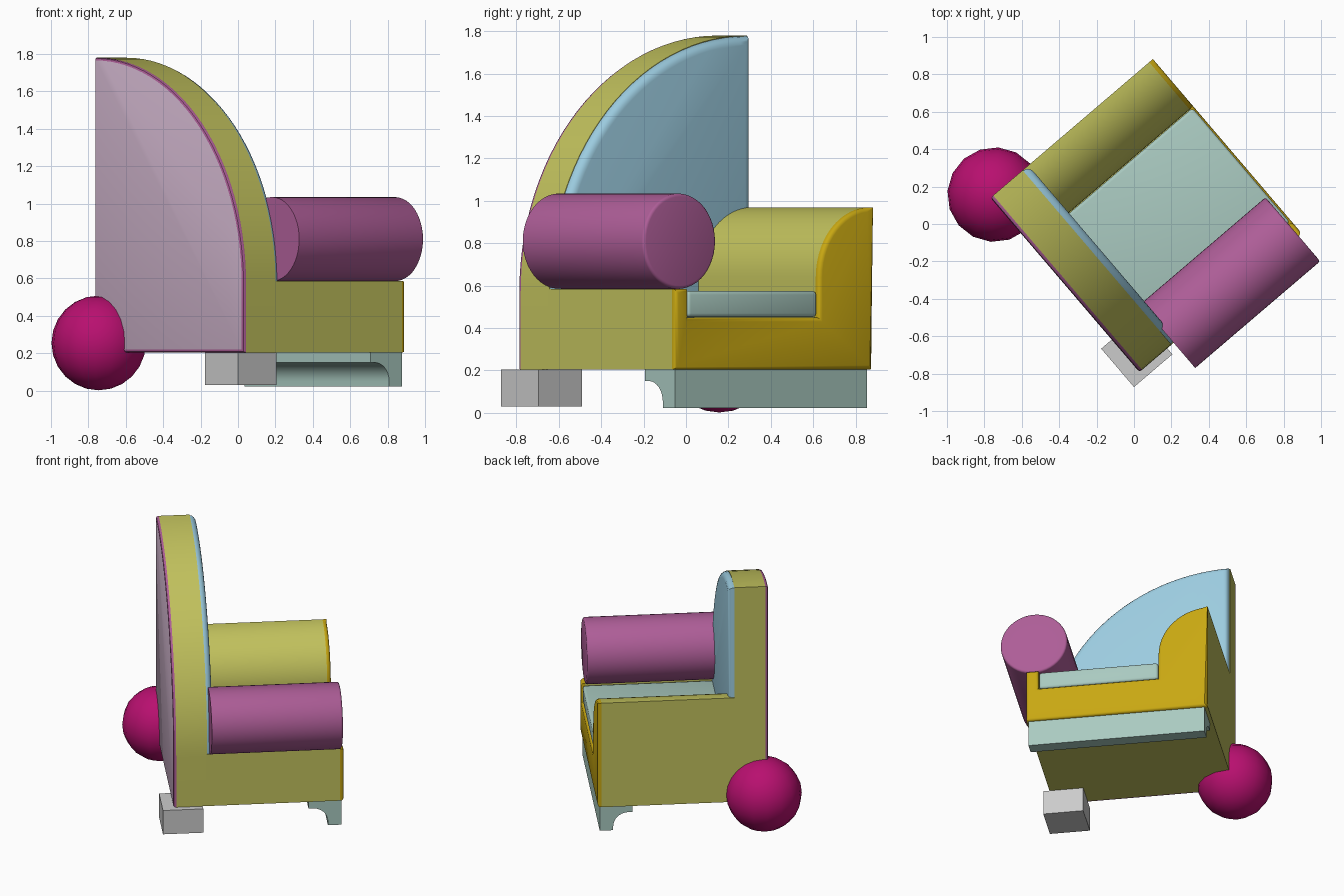
import bpy, bmesh
from math import radians, sin, cos, pi
from mathutils import Matrix, Vector

if "Cube" in bpy.data.objects:
    bpy.data.objects.remove(bpy.data.objects["Cube"])

# The whole chair is turned about z; parts are built in a local frame (+x = seat front)
TURN = Matrix.Translation((0.065, 0.045, 0)) @ Matrix.Rotation(radians(40.5), 4, 'Z')
HW = 0.613            # half width
X0, X1 = -0.571, 0.571  # back and front planes


def material(name, rgb):
    m = bpy.data.materials.new(name)
    m.diffuse_color = (*rgb, 1)
    m.use_nodes = True
    m.node_tree.nodes["Principled BSDF"].inputs["Base Color"].default_value = m.diffuse_color
    return m


YELLOW = material("yellow", (0.54, 0.54, 0.11))
GOLD = material("gold", (0.58, 0.39, 0.006))
TEAL = material("pale_teal", (0.40, 0.59, 0.53))
MAUVE = material("mauve", (0.42, 0.11, 0.31))
LILAC = material("lilac", (0.60, 0.44, 0.58))
BLUE = material("sky_blue", (0.33, 0.60, 0.74))
MAGENTA = material("magenta", (0.48, 0.005, 0.16))


def finish(bm, name, mat, smooth=True):
    bmesh.ops.recalc_face_normals(bm, faces=bm.faces[:])
    me = bpy.data.meshes.new(name)
    bm.to_mesh(me)
    bm.free()
    me.transform(TURN)
    ob = bpy.data.objects.new(name, me)
    bpy.context.collection.objects.link(ob)
    if mat:
        me.materials.append(mat)
    if smooth:
        bpy.ops.object.select_all(action='DESELECT')
        ob.select_set(True)
        bpy.context.view_layer.objects.active = ob
        bpy.ops.object.shade_smooth_by_angle(angle=radians(35))
    return ob


def extrude(name, profile, axis, a, b, mat, bevel=0.0, segs=4):
    """Sweep a (side, z) profile from a to b along a local axis; round the rim at b."""
    bm = bmesh.new()
    put = (lambda s, z, t: (t, s, z)) if axis == 'X' else (lambda s, z, t: (s, t, z))
    face = bm.faces.new([bm.verts.new(put(s, z, a)) for s, z in profile])
    ext = bmesh.ops.extrude_face_region(bm, geom=[face], use_keep_orig=True)["geom"]
    verts = [g for g in ext if isinstance(g, bmesh.types.BMVert)]
    cap = [g for g in ext if isinstance(g, bmesh.types.BMFace)][0]
    shift = Vector(put(0, 0, b)) - Vector(put(0, 0, a))
    bmesh.ops.translate(bm, verts=verts, vec=shift)
    bmesh.ops.recalc_face_normals(bm, faces=bm.faces[:])
    if bevel:
        bmesh.ops.bevel(bm, geom=list(cap.edges), offset=bevel, segments=segs,
                        profile=0.5, affect='EDGES', clamp_overlap=True)
    return finish(bm, name, mat)


def box(name, lo, hi, mat, bevel=0.0):
    bm = bmesh.new()
    bmesh.ops.create_cube(bm, size=1)
    lo, hi = Vector(lo), Vector(hi)
    for v in bm.verts:
        v.co = (lo + hi) / 2 + v.co * (hi - lo)
    if bevel:
        bmesh.ops.bevel(bm, geom=bm.edges[:], offset=bevel, segments=3,
                        profile=0.5, affect='EDGES')
    return finish(bm, name, mat, bool(bevel))


def arc(cx, cz, rx, rz, a0, a1, n):
    return [(cx + rx * cos(a0 + (a1 - a0) * i / n), cz + rz * sin(a0 + (a1 - a0) * i / n))
            for i in range(n + 1)]


# Quarter-ellipse backrest outline
def back_outline(bottom, inset=0.0):
    w = HW - inset
    return [(w, bottom), (-w, bottom)] + arc(w, 0.57, -2 * w, 1.21 - inset, 0, pi / 2, 28)


# Backrest: yellow rim, lilac rear panel with mauve edge, blue padded front
extrude("backrest_rim", back_outline(0.205), 'X', -0.552, -0.345, YELLOW)
rear = extrude("backrest_rear_panel", back_outline(0.205), 'X', -0.552, X0, MAUVE, 0.014, 2)
rear.data.materials.append(LILAC)
max(rear.data.polygons, key=lambda p: p.area * (p.normal.dot(TURN.to_3x3() @ Vector((-1, 0, 0))) > 0.9)).material_index = 1
extrude("backrest_front_pad", back_outline(0.45, 0.003), 'X', -0.355, -0.305, BLUE, 0.04)

# Body with low wall on one side and a tall rounded arm on the other
body = ([(-HW, 0.205), (HW, 0.205), (HW, 0.97)]
        + arc(HW, 0.64, 0.333, 0.33, pi / 2, pi, 14)
        + [(0.28, 0.45), (-0.53, 0.45), (-0.53, 0.585), (-HW, 0.585)])
extrude("seat_body", body, 'X', -0.35, 0.545, YELLOW)
extrude("front_panel", body, 'X', 0.545, X1, GOLD, 0.02, 3)

# Seat cushion
box("seat_cushion", (-0.33, -0.527, 0.452), (0.562, 0.277, 0.575), TEAL, 0.018)

# Bolster lying on the low wall
bolster = arc(-0.565, 0.81, 0.225, 0.225, 0, 2 * pi, 48)[:-1]
extrude("bolster_arm", bolster, 'X', -0.33, 0.549, MAUVE, 0.015, 3)

# Front foot: full-width rail with a concave back
foot = ([(0.335, 0.205), (0.555, 0.205), (0.555, 0.022), (0.465, 0.022)]
        + arc(0.365, 0.05, 0.1, 0.1, 0, pi / 2, 10) + [(0.335, 0.15)])
extrude("front_foot", foot, 'Y', -0.6, 0.59, TEAL)

# Rear block foot
box("rear_block_foot", (-0.645, -0.655, 0.03), (-0.375, -0.385, 0.205), None)

# Rear ball foot
bm = bmesh.new()
ball = TURN.inverted() @ Vector((-0.745, 0.157, 0.255))
bmesh.ops.create_uvsphere(bm, u_segments=16, v_segments=12, radius=0.253,
                          matrix=Matrix.Translation(ball))
ob = finish(bm, "rear_ball_foot", MAGENTA)
for p in ob.data.polygons:
    p.use_smooth = True
